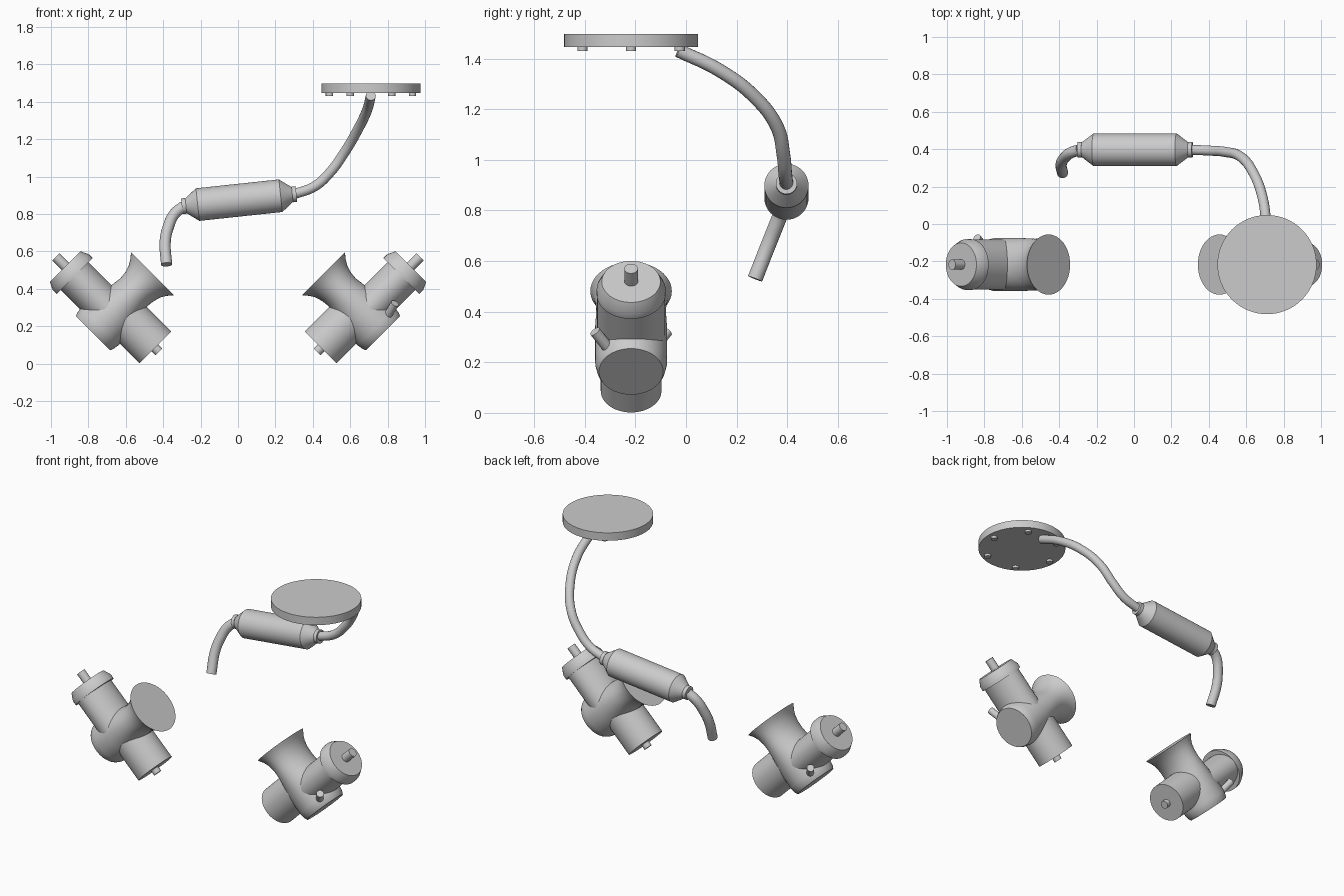
import bpy, bmesh, math
from mathutils import Vector

if "Cube" in bpy.data.objects:
    bpy.data.objects.remove(bpy.data.objects["Cube"], do_unlink=True)

metal = bpy.data.materials.new("light grey metal")
metal.use_nodes = True
metal.diffuse_color = (0.6, 0.6, 0.6, 1)
metal.node_tree.nodes["Principled BSDF"].inputs["Base Color"].default_value = (0.6, 0.6, 0.6, 1)


def smooth(obj):
    bpy.ops.object.select_all(action="DESELECT")
    obj.select_set(True)
    bpy.context.view_layer.objects.active = obj
    bpy.ops.object.shade_smooth_by_angle(angle=math.radians(32))


def loft(name, origin, axis, side, rings, n=48):
    """Closed solid of elliptic rings (distance, radius along side, other radius)."""
    axis, origin = Vector(axis).normalized(), Vector(origin)
    side = Vector(side)
    side = (side - axis * side.dot(axis)).normalized()
    other = axis.cross(side)
    bm = bmesh.new()
    loops = []
    for t, ra, rb in rings:
        loops.append([bm.verts.new(origin + axis * t
                                   + side * ra * math.cos(2 * math.pi * i / n)
                                   + other * rb * math.sin(2 * math.pi * i / n))
                      for i in range(n)])
    for lo, hi in zip(loops, loops[1:]):
        for i in range(n):
            j = (i + 1) % n
            bm.faces.new((lo[i], lo[j], hi[j], hi[i]))
    bm.faces.new(loops[0][::-1])
    bm.faces.new(loops[-1])
    bmesh.ops.recalc_face_normals(bm, faces=bm.faces)
    mesh = bpy.data.meshes.new(name)
    bm.to_mesh(mesh)
    bm.free()
    mesh.materials.append(metal)
    obj = bpy.data.objects.new(name, mesh)
    bpy.context.collection.objects.link(obj)
    smooth(obj)
    return obj


def rod(name, start, axis, length, r, n=24):
    return loft(name, start, axis, (0.1, 1, 0.2), [(0, r, r), (length, r, r)], n)


def pipe(name, points, r):
    curve = bpy.data.curves.new(name, "CURVE")
    curve.dimensions = "3D"
    curve.bevel_depth = r
    curve.bevel_resolution = 6
    curve.resolution_u = 10
    curve.use_fill_caps = True
    spline = curve.splines.new("BEZIER")
    spline.bezier_points.add(len(points) - 1)
    for bp, p in zip(spline.bezier_points, points):
        bp.co = p
        bp.handle_left_type = bp.handle_right_type = "AUTO"
    curve.materials.append(metal)
    obj = bpy.data.objects.new(name, curve)
    bpy.context.collection.objects.link(obj)
    bpy.ops.object.select_all(action="DESELECT")
    obj.select_set(True)
    bpy.context.view_layer.objects.active = obj
    bpy.ops.object.convert(target="MESH")
    smooth(bpy.context.view_layer.objects.active)


# Two tilted carburettors, one being the other turned half round
Y = -0.217
for label, s in (("left", 1), ("right", -1)):
    u = Vector((-s, 0, 1)).normalized()      # along the bore
    v = Vector((s, 0, 1)).normalized()       # along the piston chamber
    w = Vector((0, s, 0))
    base = Vector((s * 0.775, Y, 0.163))

    def at(a, b, c=0.0):
        return base + u * a + v * b + w * c

    # bore with flared intake
    loft(label + "_bore_and_trumpet", at(0, 0), u, v, [
        (0, .129, .127), (.015, .136, .135), (.05, .142, .142), (.15, .138, .142),
        (.25, .112, .142), (.31, .104, .139), (.35, .108, .138), (.39, .12, .141),
        (.42, .138, .148), (.437, .152, .155), (.45, .163, .161)])
    # oval piston chamber and round cap
    loft(label + "_piston_chamber", at(.146, 0), v, u, [(0, .105, .134), (.30, .105, .134)])
    loft(label + "_chamber_cap", at(.146, 0), v, u, [
        (.285, .136, .136), (.314, .136, .136), (.357, .116, .116)])
    rod(label + "_cap_pin", at(.148, .35), v, .078, .027)
    # float bowl and drain plug
    loft(label + "_float_bowl", at(.182, 0), -v, u, [(0, .12, .12), (.29, .12, .12)])
    rod(label + "_drain_plug", at(.178, -.28), -v, .04, .025)
    # angled side spigot
    start, end = at(.05, .09, -.095), at(.067, .158, -.143)
    rod(label + "_side_spigot", start, end - start, (end - start).length, .022)

# Round flange with six bolts
hub = Vector((.711, Y, 1.446))
loft("flange_plate", hub, (0, 0, 1), (1, 0, 0), [(0, .265, .265), (.051, .265, .265)], 64)
for i in range(6):
    a = i * math.pi / 3
    spot = hub + Vector((math.cos(a), math.sin(a), 0)) * .222
    rod("flange_bolt_%d" % (i + 1), spot + Vector((0, 0, .01)), (0, 0, -1), .025, .02)

# Silencer with tapered ends and collars
ends = [(-.308, .032), (-.308, .042), (-.286, .042), (-.286, .04), (-.223, .0875)]
rings = ends + [(-t, r) for t, r in reversed(ends)]
loft("silencer", (.006, .397, .874), (1, 0, .107), (0, 1, 0), [(t, r, r) for t, r in rings])

# Exhaust pipes
pipe("upper_pipe", [(.71, -.03, 1.432), (.69, .13, 1.355), (.64, .27, 1.25),
                    (.57, .36, 1.13), (.49, .385, 1.02), (.41, .392, .948), (.29, .397, .903)], .027)
pipe("lower_pipe", [(-.29, .397, .842), (-.34, .38, .80), (-.373, .352, .73),
                    (-.389, .322, .655), (-.382, .273, .53)], .03)
